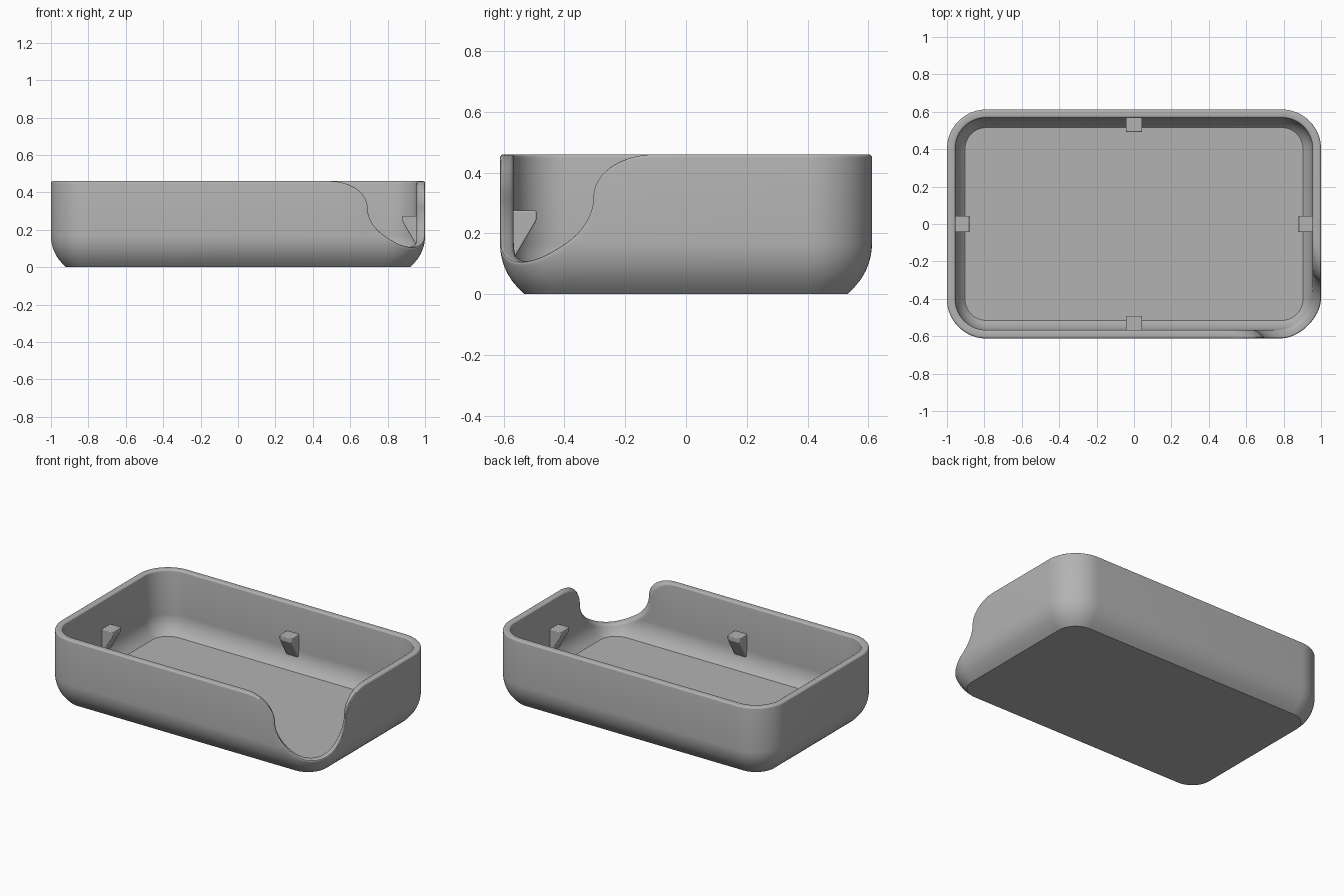
import bpy, bmesh
from math import sin, cos, pi, sqrt, radians
from mathutils import Vector

cube = bpy.data.objects.get("Cube")
if cube:
    bpy.data.objects.remove(cube)

HX, HY, H = 1.0, 0.612, 0.46      # half width, half depth, height
R, WALL, LIP = 0.21, 0.045, 0.011  # corner radius, wall thickness, rim rounding
CX, CY = HX - R, HY - R
Z0, FLOOR = 0.167, 0.047           # where the lower rounding begins, floor level
NOTCH_R, NOTCH_Z = 0.212, 0.32
SHOULDER = H - NOTCH_Z

grey = bpy.data.materials.new("plain grey")
grey.use_nodes = True
grey.diffuse_color = (0.45, 0.45, 0.45, 1)
grey.node_tree.nodes["Principled BSDF"].inputs["Base Color"].default_value = grey.diffuse_color


def finish(name, bm):
    bmesh.ops.recalc_face_normals(bm, faces=bm.faces)
    mesh = bpy.data.meshes.new(name)
    bm.to_mesh(mesh)
    bm.free()
    mesh.materials.append(grey)
    obj = bpy.data.objects.new(name, mesh)
    bpy.context.collection.objects.link(obj)
    return obj


def smooth(obj):
    bpy.ops.object.select_all(action='DESELECT')
    obj.select_set(True)
    bpy.context.view_layer.objects.active = obj
    bpy.ops.object.shade_smooth_by_angle(angle=radians(30))


def inset(z, radius):
    """Inset of a rounded lower edge that ends in a 45 degree slope."""
    drop = max(0, Z0 - z)
    knee = radius * sqrt(0.5)
    if drop <= knee:
        return R - sqrt(radius ** 2 - drop ** 2)
    return R - knee + drop - knee


def corner_point(sx, sy, angle):
    return lambda q, d: (sx * CX + (R - d) * cos(angle), sy * CY + (R - d) * sin(angle))


def notch_point(q, d):
    """Wall point at sideways distance q from the corner diagonal, inset by d."""
    r = R - d
    if abs(q) <= r * sqrt(0.5):
        out = sqrt(r * r - q * q)
        return CX + (q + out) * sqrt(0.5), -CY + (q - out) * sqrt(0.5)
    run = abs(q) * sqrt(2) - r
    return (CX - run, -CY - r) if q < 0 else (CX + r, -CY + run)


# Columns around the wall: (point function, q, rim height, direction into material)
half = []
for i in range(17):                # rounded shoulder of the notch
    a = pi / 2 * (1 + i / 16)
    half.append((NOTCH_R + SHOULDER + SHOULDER * cos(a), NOTCH_Z + SHOULDER * sin(a), -cos(a), -sin(a)))
for i in range(1, 25):             # round bottom of the notch
    a = -pi / 2 * i / 24
    half.append((NOTCH_R * cos(a), NOTCH_Z + NOTCH_R * sin(a), cos(a), sin(a)))
columns = [(notch_point, -q, z, -nq, nz) for q, z, nq, nz in half]
columns += [(notch_point, q, z, nq, nz) for q, z, nq, nz in reversed(half[:-1])]
for sx, sy, start in ((1, 1, 0), (-1, 1, pi / 2), (-1, -1, pi)):
    for i in range(17):
        columns.append((corner_point(sx, sy, start + pi / 2 * i / 16), 0, H, 0, -1))

STEPS = 8


def section(point, q, z, nq, nz):
    """One wall section from the base, over the rim and down to the floor."""
    edge_q, edge_z = q + nq * LIP, z + nz * LIP
    pts = []

    def levels(low, radius):
        knee = Z0 - radius * sqrt(0.5)
        top = min(Z0, edge_z - 0.008)
        zs = [low] + [knee + (top - knee) * sin(pi / 2 * i / STEPS) for i in range(STEPS + 1)]
        return [(edge_q, inset(h, radius), h) for h in zs]

    pts += levels(0, R)
    rim = []
    for i in range(5):
        a = pi / 2 * i / 4
        depth = LIP * (1 - sin(a))
        rim.append((q + nq * depth, z + nz * depth, LIP * (1 - cos(a))))
    pts += [(rq, inset(rz, R) + d, rz) for rq, rz, d in rim]
    pts += [(rq, inset(rz, R - WALL) - d, rz) for rq, rz, d in reversed(rim)]
    pts += reversed(levels(FLOOR, R - WALL))
    return [(*point(pq, d), h) for pq, d, h in pts]


# Tray shell with the scooped corner
bm = bmesh.new()
rings = [[bm.verts.new(p) for p in section(*c)] for c in columns]
for a, b in zip(rings, rings[1:] + rings[:1]):
    for i in range(len(a) - 1):
        bm.faces.new((a[i], b[i], b[i + 1], a[i + 1]))
bm.faces.new([r[0] for r in rings])
bm.faces.new([r[-1] for r in rings])
smooth(finish("tray", bm))


# Wedge clips at the middle of each wall
def clip(name, wall, out, side):
    profile = ((0.01, 0.275), (-0.075, 0.275), (-0.075, 0.243), (0, 0.115), (0.01, 0.115))
    bm = bmesh.new()
    base = Vector(out) * (wall - WALL)
    ends = []
    for s in (-0.044, 0.044):
        ends.append([bm.verts.new(base + Vector(out) * d + Vector(side) * s + Vector((0, 0, z)))
                     for d, z in profile])
        bm.faces.new(ends[-1])
    for i in range(len(profile)):
        j = (i + 1) % len(profile)
        bm.faces.new((ends[0][i], ends[0][j], ends[1][j], ends[1][i]))
    obj = finish(name, bm)
    bevel = obj.modifiers.new("soft edges", 'BEVEL')
    bevel.width, bevel.segments = 0.009, 3
    smooth(obj)


clip("left_clip", HX, (1, 0, 0), (0, 1, 0))
clip("right_clip", HX, (-1, 0, 0), (0, 1, 0))
clip("back_clip", HY, (0, 1, 0), (1, 0, 0))
clip("front_clip", HY, (0, -1, 0), (1, 0, 0))
